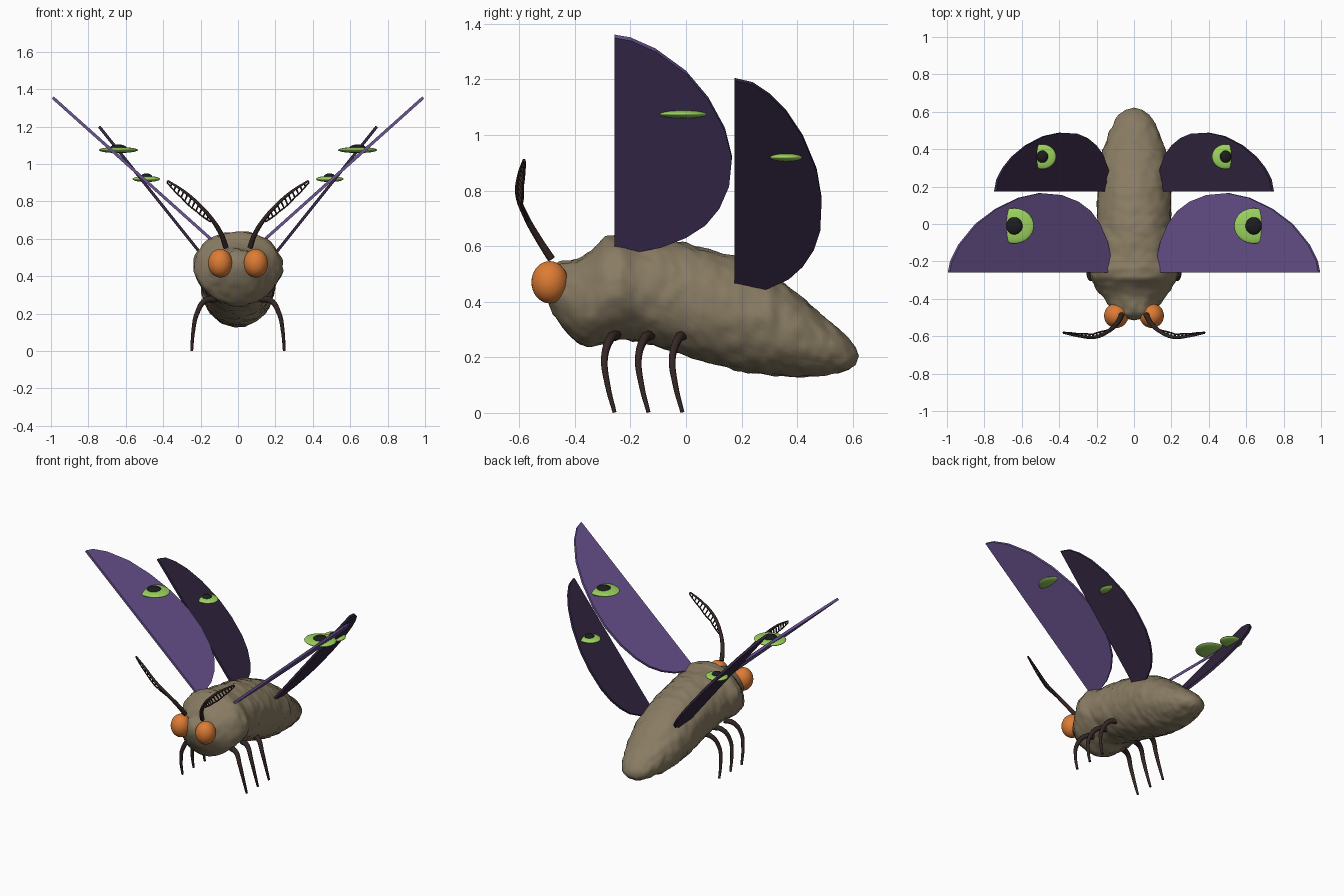
import bpy, bmesh, math
from mathutils import Vector, noise

cube = bpy.data.objects.get("Cube")
if cube:
    bpy.data.objects.remove(cube, do_unlink=True)


def material(name, r, g, b):
    m = bpy.data.materials.new(name)
    m.use_nodes = True
    m.diffuse_color = (r, g, b, 1)
    bsdf = next(n for n in m.node_tree.nodes if n.type == 'BSDF_PRINCIPLED')
    bsdf.inputs["Base Color"].default_value = (r, g, b, 1)
    bsdf.inputs["Roughness"].default_value = 0.8
    return m


BROWN = material("fuzzy brown", .25, .20, .125)
PURPLE = material("purple", .15, .09, .29)
DARK = material("dark purple", .035, .02, .055)
GREEN = material("lime green", .33, .65, .11)
ORANGE = material("orange", .72, .20, .035)
LEG = material("dark brown", .035, .02, .018)
BLACK = material("black", .012, .012, .014)


def finish(name, bm, mat, smooth=True):
    bmesh.ops.recalc_face_normals(bm, faces=bm.faces)
    me = bpy.data.meshes.new(name)
    bm.to_mesh(me)
    bm.free()
    me.materials.append(mat)
    for p in me.polygons:
        p.use_smooth = smooth
    ob = bpy.data.objects.new(name, me)
    bpy.context.collection.objects.link(ob)
    return ob


def ellipsoid(name, centre, radii, mat):
    bm = bmesh.new()
    bmesh.ops.create_uvsphere(bm, u_segments=32, v_segments=18, radius=1)
    bmesh.ops.scale(bm, vec=radii, verts=bm.verts)
    bmesh.ops.translate(bm, vec=centre, verts=bm.verts)
    return finish(name, bm, mat)


def tubes(name, paths, mat, thick):
    """One curve object; every path is a list of points with start and end width."""
    cu = bpy.data.curves.new(name, 'CURVE')
    cu.dimensions = '3D'
    cu.bevel_depth = thick
    cu.bevel_resolution = 2
    cu.resolution_u = 6
    cu.use_fill_caps = True
    for points, start, end in paths:
        s = cu.splines.new('BEZIER')
        s.bezier_points.add(len(points) - 1)
        for i, (bp, p) in enumerate(zip(s.bezier_points, points)):
            bp.co = p
            bp.handle_left_type = bp.handle_right_type = 'AUTO'
            bp.radius = start + (end - start) * i / (len(points) - 1)
    cu.materials.append(mat)
    ob = bpy.data.objects.new(name, cu)
    bpy.context.collection.objects.link(ob)
    return ob


# Body: stations of (y, top, bottom, half width), lofted and roughened
stations = [(-.505, .50, .42, .05), (-.48, .535, .36, .10), (-.44, .545, .30, .13),
            (-.39, .555, .25, .17), (-.35, .575, .24, .20), (-.29, .635, .25, .23),
            (-.24, .64, .265, .24), (-.18, .63, .26, .215), (0, .61, .205, .20),
            (.1, .585, .175, .20), (.2, .555, .15, .198), (.3, .505, .135, .19),
            (.4, .43, .13, .165), (.5, .345, .135, .13), (.58, .275, .15, .085),
            (.61, .235, .17, .045)]


def station(y):
    for a, b in zip(stations, stations[1:]):
        if y <= b[0]:
            t = (y - a[0]) / (b[0] - a[0])
            return [p + (q - p) * t for p, q in zip(a, b)]
    return stations[-1]


bm = bmesh.new()
rings, sides = 90, 56
loops = []
for i in range(rings):
    y, top, low, half = station(-.505 + 1.115 * i / (rings - 1))
    mid, tall = (top + low) / 2, (top - low) / 2
    ring = []
    for k in range(sides):
        a = math.tau * k / sides
        out = Vector((math.cos(a), 0, math.sin(a)))
        p = Vector((half * out.x, y, mid + tall * out.z))
        bump = .008 * noise.noise(p * 16) + .006 * noise.noise(p * 34)
        ring.append(bm.verts.new(p + out * bump))
    loops.append(ring)
for a, b in zip(loops, loops[1:]):
    for k in range(sides):
        bm.faces.new((a[k], a[k - 1], b[k - 1], b[k]))
for ring, tip in ((loops[0], (0, -.515, .46)), (loops[-1], (0, .622, .205))):
    v = bm.verts.new(tip)
    for k in range(sides):
        bm.faces.new((ring[k], ring[k - 1], v))
finish("body", bm, BROWN)

# Wing outlines as (y, z); each wing lies in a plane tilted outward
fore = [(-.258, 1.355), (-.2, 1.345), (-.11, 1.305), (0, 1.225), (.08, 1.13), (.14, 1.02),
        (.165, .92), (.155, .82), (.12, .74), (.07, .68), (0, .635), (-.09, .60),
        (-.17, .585), (-.258, .595)]
hind = [(.175, 1.2), (.24, 1.185), (.3, 1.145), (.36, 1.085), (.42, .995), (.47, .875),
        (.488, .77), (.483, .66), (.46, .59), (.42, .53), (.37, .485), (.27, .44),
        (.175, .46)]


def wing(name, side, outline, tip_x, slope, mat):
    bm = bmesh.new()
    top = outline[0][1]
    normal = Vector((slope, 0, -1)).normalized() * .008
    layers = []
    for sign in (-1, 1):
        layer = []
        for y, z in outline:
            p = Vector((tip_x - (top - z) / slope, y, z)) + normal * sign
            layer.append(bm.verts.new((p.x * side, p.y, p.z)))
        layers.append(layer)
        bm.faces.new(layer)
    a, b = layers
    for i in range(len(a)):
        bm.faces.new((a[i - 1], a[i], b[i], b[i - 1]))
    finish(name, bm, mat, False)


def lerp_path(points, t):
    f = t * (len(points) - 1)
    i = min(int(f), len(points) - 2)
    return Vector(points[i]).lerp(Vector(points[i + 1]), f - i)


for side, label in ((1, "left"), (-1, "right")):
    wing(label + "_fore_wing", side, fore, .99, .895, PURPLE)
    wing(label + "_hind_wing", side, hind, .742, 1.25, DARK)

    # Eyespots: flat lens with a dark pupil on top
    for part, x, y, z, r in (("fore", .64, -.01, 1.075, .1), ("hind", .49, .36, .92, .07)):
        ellipsoid(f"{label}_{part}_eyespot", (side * x, y, z), (r * 1.05, r * .95, .016), GREEN)
        ellipsoid(f"{label}_{part}_pupil", (side * x, y, z + .01),
                  (r * .45, r * .47, .02), BLACK)

    ellipsoid(label + "_eye", (side * .095, -.49, .47), (.065, .066, .076), ORANGE)

    # Feathered antenna: stalk, barbs and a thin strand joining the barb tips
    stalk = [(side * x, y, z) for x, y, z in (
        (.065, -.485, .555), (.09, -.53, .625), (.14, -.575, .705),
        (.21, -.605, .785), (.29, -.6, .855), (.375, -.583, .91))]
    barbs, ends = [], []
    for i in range(13):
        t = i / 12
        root = lerp_path(stalk[2:], t)
        reach = .045 * math.sin(math.pi * (.12 + .8 * t))
        end = root + Vector((side * .35, .35, -.85)) * reach
        barbs.append(([root, end], .35, .25))
        ends.append(end)
    tubes(label + "_antenna", [(stalk, 1, .35), (ends, .3, .25)] + barbs, LEG, .015)

    # Three curved legs
    for n, part in enumerate(("front", "middle", "rear")):
        y = -.26 + n * .122
        path = [(side * .12, y + .01, .28), (side * .175, y - .01, .27),
                (side * .22, y - .033, .2), (side * .24, y - .022, .1),
                (side * .247, y + .003, 0.002)]
        tubes(f"{label}_{part}_leg", [(path, 1, .4)], LEG, .019)
